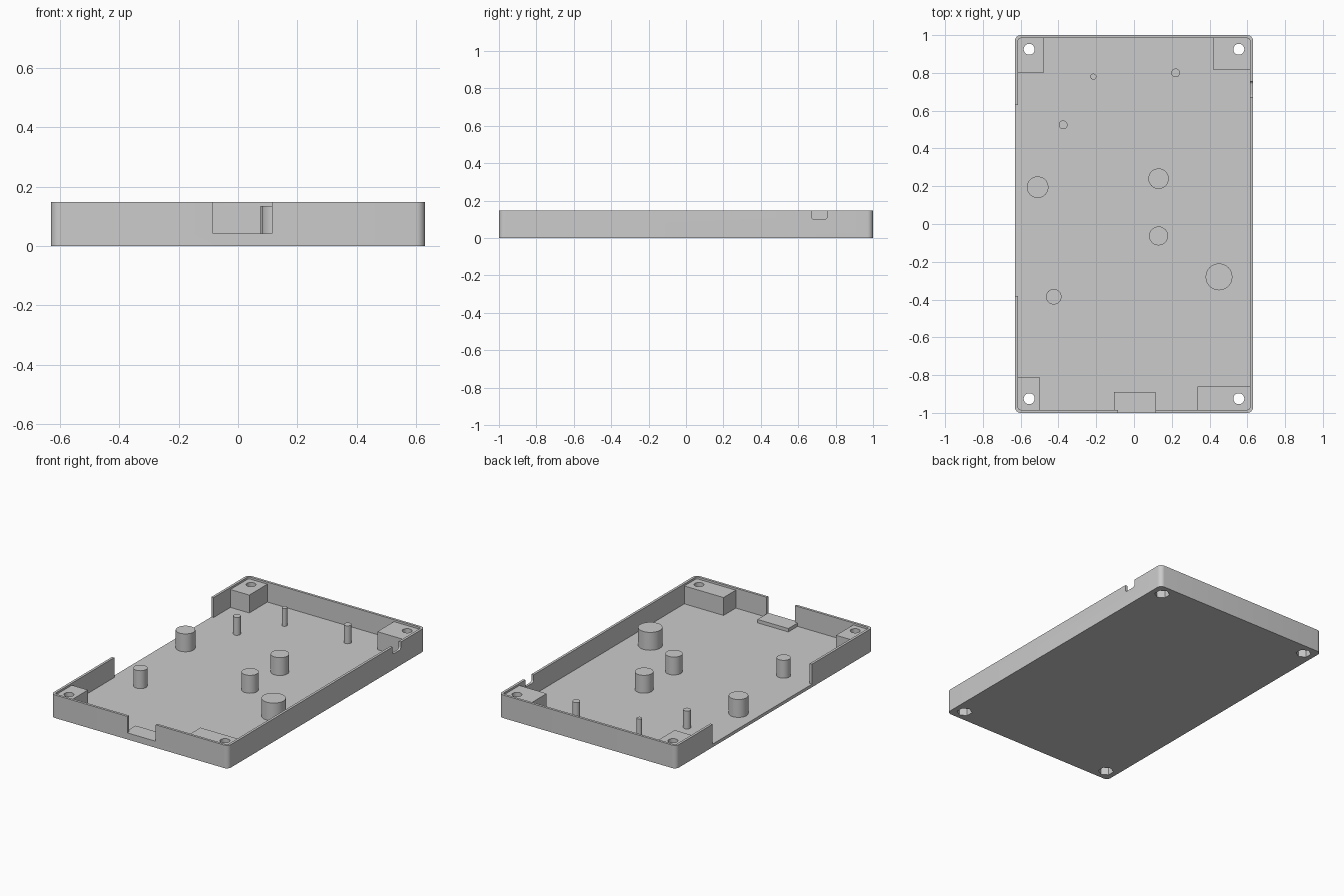
import bpy, bmesh, math

cube = bpy.data.objects.get("Cube")
if cube:
    bpy.data.objects.remove(cube, do_unlink=True)

HX, HY, TOP = 0.63, 1.0, 0.148      # outer half sizes and rim height
WALL, FLOOR, POST_TOP = 0.016, 0.02, 0.135

grey = bpy.data.materials.new("plain grey")
grey.use_nodes = True
grey.diffuse_color = (0.6, 0.6, 0.6, 1)
grey.node_tree.nodes["Principled BSDF"].inputs["Base Color"].default_value = (0.6, 0.6, 0.6, 1)


def add_object(name, bm):
    mesh = bpy.data.meshes.new(name)
    bm.to_mesh(mesh)
    bm.free()
    obj = bpy.data.objects.new(name, mesh)
    bpy.context.collection.objects.link(obj)
    mesh.materials.append(grey)
    return obj


def box(name, x0, x1, y0, y1, z0, z1, radius=0, axis=2):
    """Box between two corners; edges along the given axis can be rounded."""
    bm = bmesh.new()
    bmesh.ops.create_cube(bm, size=1)
    for v in bm.verts:
        v.co = [lo if c < 0 else hi for c, lo, hi in
                zip(v.co, (x0, y0, z0), (x1, y1, z1))]
    if radius:
        edges = [e for e in bm.edges
                 if abs(e.verts[0].co[axis] - e.verts[1].co[axis]) > 1e-4]
        bmesh.ops.bevel(bm, geom=edges, offset=radius, segments=8,
                        profile=0.5, affect='EDGES')
    return add_object(name, bm)


def cylinder(name, x, y, radius, z0, z1, sides=32):
    bm = bmesh.new()
    bmesh.ops.create_cone(bm, cap_ends=True, segments=sides,
                          radius1=radius, radius2=radius, depth=z1 - z0)
    bmesh.ops.translate(bm, verts=bm.verts, vec=(x, y, (z0 + z1) / 2))
    return add_object(name, bm)


def combine(target, tool, operation):
    tool.hide_render = True
    mod = target.modifiers.new(operation.lower(), 'BOOLEAN')
    mod.operation, mod.object, mod.solver = operation, tool, 'EXACT'
    bpy.context.view_layer.objects.active = target
    bpy.ops.object.modifier_apply(modifier=mod.name)
    bpy.data.objects.remove(tool, do_unlink=True)


# Hollow tray with rounded corners
tray = box("tray", -HX, HX, -HY, HY, 0, TOP, 0.03)
ix, iy = HX - WALL, HY - WALL
combine(tray, box("cavity", -ix, ix, -iy, iy, FLOOR, 0.3, 0.016), 'DIFFERENCE')

# Corner screw blocks: side signs, then inner x and y faces
corners = [(-1, 1, -0.48, 0.8), (1, 1, 0.42, 0.815),
           (-1, -1, -0.5, -0.81), (1, -1, 0.335, -0.86)]
for sx, sy, x, y in corners:
    xs, ys = sorted((x, sx * (HX - 0.01))), sorted((y, sy * (HY - 0.01)))
    combine(tray, box("corner_block", *xs, *ys, 0.01, POST_TOP), 'UNION')

# Port ledge, then the wall openings
combine(tray, box("port_ledge", -0.105, 0.115, -0.99, -0.89, 0.01, 0.042), 'UNION')
combine(tray, box("port_cut", -0.085, 0.115, -1.1, -iy, 0.042, 0.3), 'DIFFERENCE')
combine(tray, box("side_cut", -0.7, -0.605, -0.38, 0.63, FLOOR, 0.3), 'DIFFERENCE')
combine(tray, box("cable_cut", 0.6, 0.7, 0.67, 0.755, 0.1, 0.3, 0.015, 0), 'DIFFERENCE')

# Screw holes with six-sided nut pockets underneath
for sx, sy, _, _ in corners:
    hx, hy = sx * 0.555, sy * 0.925
    combine(tray, cylinder("screw_hole", hx, hy, 0.029, -0.1, 0.3), 'DIFFERENCE')
    combine(tray, cylinder("nut_pocket", hx, hy, 0.046, -0.1, 0.06, 6), 'DIFFERENCE')

# Support posts: x, y, radius
posts = [(-0.51, 0.195, 0.057), (-0.425, -0.385, 0.041), (-0.375, 0.525, 0.023),
         (-0.215, 0.78, 0.016), (0.22, 0.8, 0.023), (0.13, 0.24, 0.054),
         (0.13, -0.063, 0.05), (0.45, -0.28, 0.071)]
parts = [tray]
for x, y, r in posts:
    parts.append(cylinder("support_post", x, y, r, 0.01, POST_TOP))

bpy.ops.object.select_all(action='DESELECT')
for obj in parts:
    obj.select_set(True)
bpy.context.view_layer.objects.active = tray
bpy.ops.object.shade_smooth_by_angle(angle=math.radians(30))
